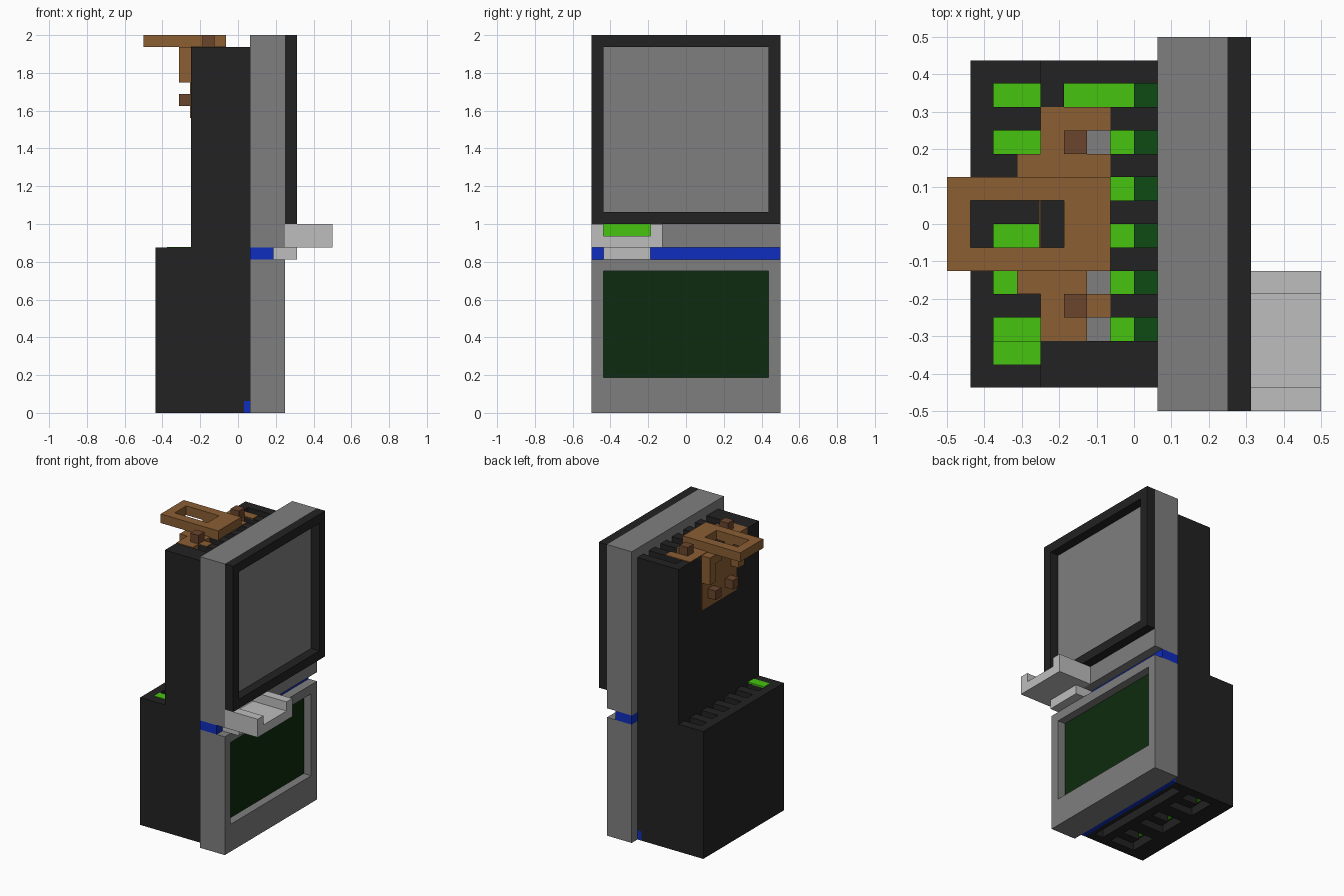
import bpy
import bmesh
from mathutils import Matrix, Vector

U = 1 / 16  # block size

default = bpy.data.objects.get("Cube")
if default:
    bpy.data.objects.remove(default, do_unlink=True)


def material(name, r, g, b):
    m = bpy.data.materials.new(name)
    m.use_nodes = True
    m.diffuse_color = (r, g, b, 1)
    m.node_tree.nodes["Principled BSDF"].inputs["Base Color"].default_value = (r, g, b, 1)
    return m


BLACK = material("black casing", .016, .016, .016)
GRAY = material("mid gray", .212, .212, .212)
LIGHT = material("light gray", .515, .515, .515)
GREEN = material("bright green", .061, .546, .005)
BOARD = material("board green", .0044, .069, .007)
GLASS = material("dark green glass", .004, .024, .0044)
BROWN = material("brown", .258, .112, .034)
BOLT = material("dark brown", .147, .06, .026)
BLUE = material("blue", .0048, .026, .515)


def part(name, mat, *boxes):
    """One object made of boxes, each given as x, y and z ranges in blocks."""
    bm = bmesh.new()
    for xr, yr, zr in boxes:
        lo, hi = (Vector(c) * U for c in zip(xr, yr, zr))
        size = Matrix.Diagonal((*(hi - lo), 1))
        bmesh.ops.create_cube(bm, size=1, matrix=Matrix.Translation((lo + hi) / 2) @ size)
    mesh = bpy.data.meshes.new(name)
    bm.to_mesh(mesh)
    bm.free()
    mesh.materials.append(mat)
    obj = bpy.data.objects.new(name, mesh)
    bpy.context.collection.objects.link(obj)


def frame(xr, outer_y, outer_z, inner_y, inner_z):
    """Four bars round an opening that faces +x."""
    return [(xr, outer_y, (outer_z[0], inner_z[0])),
            (xr, outer_y, (inner_z[1], outer_z[1])),
            (xr, (outer_y[0], inner_y[0]), inner_z),
            (xr, (inner_y[1], outer_y[1]), inner_z)]


def slats(xr, zr):
    """Bars left between the six vent slots."""
    return [(xr, (-7, -5), zr)] + [(xr, (y, y + 1), zr) for y in range(-4, 7, 2)]


WIDE, INNER = (-8, 8), (-7, 7)

# Front panel, lower and upper halves
part("lower_panel", GRAY, ((1, 3), WIDE, (0, 13)),
     *frame((3, 4), WIDE, (0, 13), INNER, (3, 12)))
part("lower_screen", GLASS, ((3, 3.1), INNER, (3, 12)))
part("blue_band", BLUE, ((1, 3), WIDE, (13, 14)))
part("upper_panel", GRAY, ((1, 4), WIDE, (14, 15)), ((1, 4), (-8, -7), (15, 16)),
     ((1, 4), (-3, 8), (15, 16)), ((1, 4), WIDE, (16, 32)))
part("slot_back", GREEN, ((1, 2), (-7, -3), (15, 16)))
part("screen_bezel", BLACK, *frame((4, 5), WIDE, (16, 32), INNER, (17, 31)))

# Tray with side rails, and the chute beneath it
part("tray", LIGHT, ((4, 8), (-8, -2), (14, 15)),
     ((4, 8), (-8, -7), (15, 16)), ((4, 8), (-3, -2), (15, 16)))
part("tray_chute", LIGHT, ((3, 5), (-7, -3), (13, 14)))

# Hollow rear casing: walls and slotted lids
part("lower_casing", BLACK, ((-7, -6), INNER, (1, 14)),
     *[((-6, 1), yr, (1, 14)) for yr in ((-7, -6), (6, 7))],
     *slats((-6, -4), (13, 14)))
part("upper_casing", BLACK, ((-4, -3), INNER, (13, 31)),
     *[((-3, 1), yr, (14, 31)) for yr in ((-7, -6), (6, 7))],
     *slats((-3, 1), (30, 31)))

# Underside with a long slot and three sockets
part("casing_floor", BLACK, ((-6, 1), (-6, 6), (1, 2)))
part("casing_base", BLACK, ((-7, -5), INNER, (0, 1)), ((-2, -1), INNER, (0, 1)),
     ((0, .5), INNER, (0, 1)),
     *[((-1, 0), yr, (0, 1)) for yr in ((-7, -6), (6, 7))],
     *[((-5, -2), yr, (0, 1)) for yr in ((-7, -6), (-3, -1.5), (1.5, 3), (6, 7))],
     *[((-4, -2), (y - .5, y + .5), (0, 1)) for y in (-4.5, 0, 4.5)])
part("base_strip", BLUE, ((.5, 1), INNER, (0, 1)))
part("socket_lights", GREEN,
     *[((-4.8, -4.2), (y - .3, y + .3), (.9, 1)) for y in (-4.5, 0, 4.5)])

# Parts seen through the vents
part("floor_board", GREEN, ((-6, 0), (-6, 6), (2, 2.5)))
part("upright_board", BOARD, ((0, 1), (-6, 6), (2, 30)))
part("inner_wall", GRAY, ((-4, -3), (-6, 6), (2.5, 13)))
part("inner_rail", GRAY, ((-2, -1), (-5, 5), (29, 30)))
part("step_button", GREEN, ((-6, -4), (-6, -5), (13.9, 14.06)))

# Brown handle: flat loop, mounting plates, struts and bolts
part("handle_loop", BROWN, ((-8, -7), (-2, 2), (31, 32)), ((-3, -1), (-2, 2), (31, 32)),
     *[((-7, -3), yr, (31, 32)) for yr in ((-2, -1), (1, 2))])
TOP = (30, 31.06)
part("top_plates", BROWN, *[((-4, -2), yr, TOP) for yr in ((-5, -2), (2, 5))],
     *[((-2, -1), yr, TOP) for yr in ((-4, -3), (2, 3), (4, 5))])
part("back_plate", BROWN, ((-4.06, -3.5), (-3, 3), (25, 30)))
part("handle_struts", BROWN,
     *[((-5, -4), yr, (28, 30)) for yr in ((-3, -2), (2, 3))],
     *[((-5, -4), yr, (30, 31)) for yr in ((-3, -1), (1, 3))])
part("top_bolts", BOLT, *[((-3, -2), yr, (31, 32)) for yr in ((-4, -3), (3, 4))])
part("back_bolts", BOLT, *[((-5, -4), yr, (26, 27)) for yr in ((-2, -1), (1, 2))])
